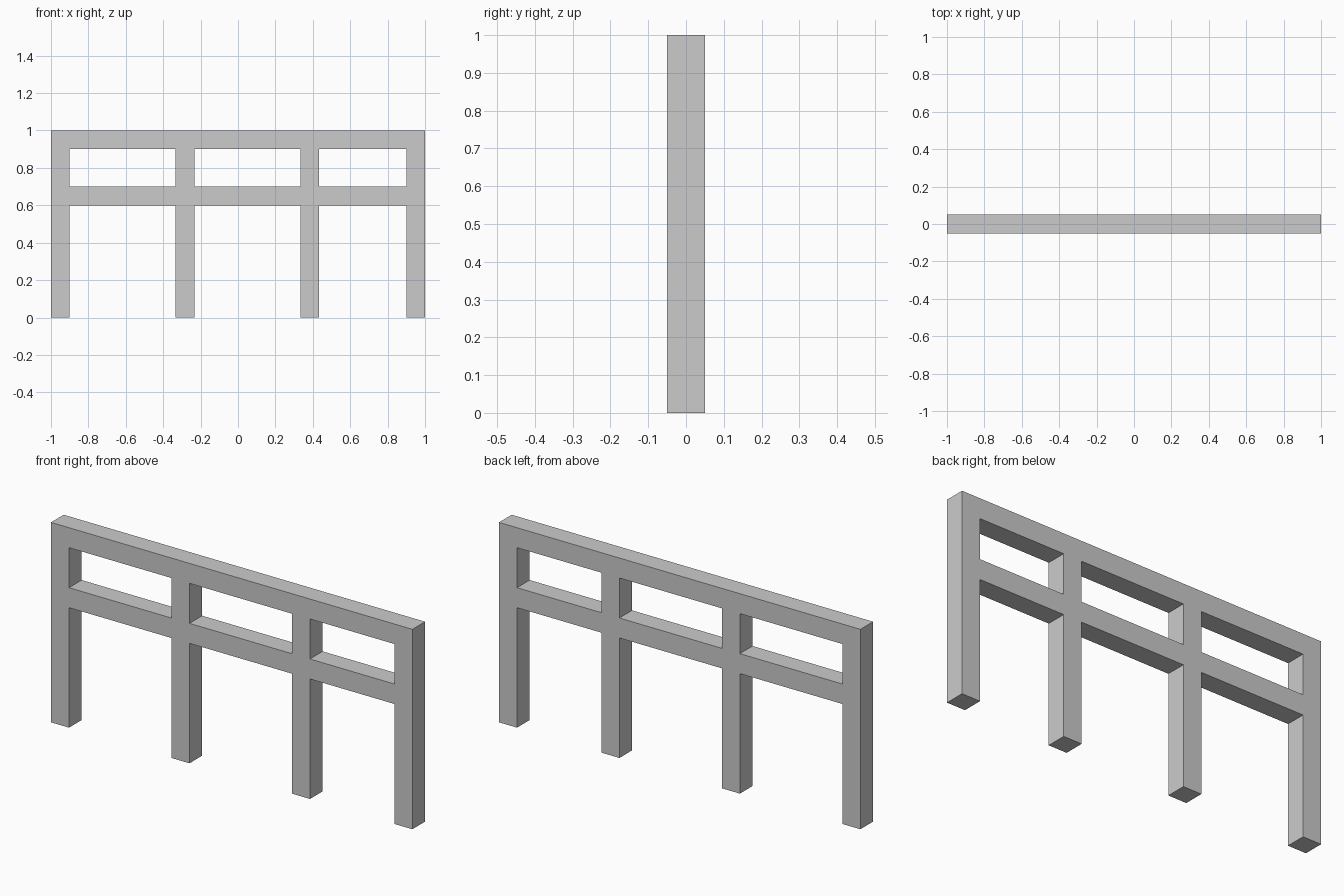
import bpy, bmesh
from mathutils import Vector

if "Cube" in bpy.data.objects:
    bpy.data.objects.remove(bpy.data.objects["Cube"])

T = 0.1        # square timber thickness
H = 1.0        # overall height
RAIL_Z = 0.6   # underside of the middle rail


def beam(name, x0, x1, z0, z1):
    """Box between the given x and z limits, centred on y = 0."""
    bm = bmesh.new()
    bmesh.ops.create_cube(bm, size=1)
    bmesh.ops.scale(bm, vec=Vector((x1 - x0, T, z1 - z0)), verts=bm.verts)
    mesh = bpy.data.meshes.new(name)
    bm.to_mesh(mesh)
    bm.free()
    obj = bpy.data.objects.new(name, mesh)
    obj.location = ((x0 + x1) / 2, 0, (z0 + z1) / 2)
    bpy.context.collection.objects.link(obj)
    return obj


# Top rail spans the full length
beam("top_rail", -1, 1, H - T, H)

# Posts stand under the top rail: left edges every 2/3, last one flush with the end
post_x = [-1, -1 / 3, 1 / 3, 1 - T]
for i, x in enumerate(post_x, 1):
    beam(f"post_{i}", x, x + T, 0, H - T)

# Middle rail fills each bay between neighbouring posts
for i, (a, b) in enumerate(zip(post_x, post_x[1:]), 1):
    beam(f"middle_rail_{i}", a + T, b, RAIL_Z, RAIL_Z + T)
